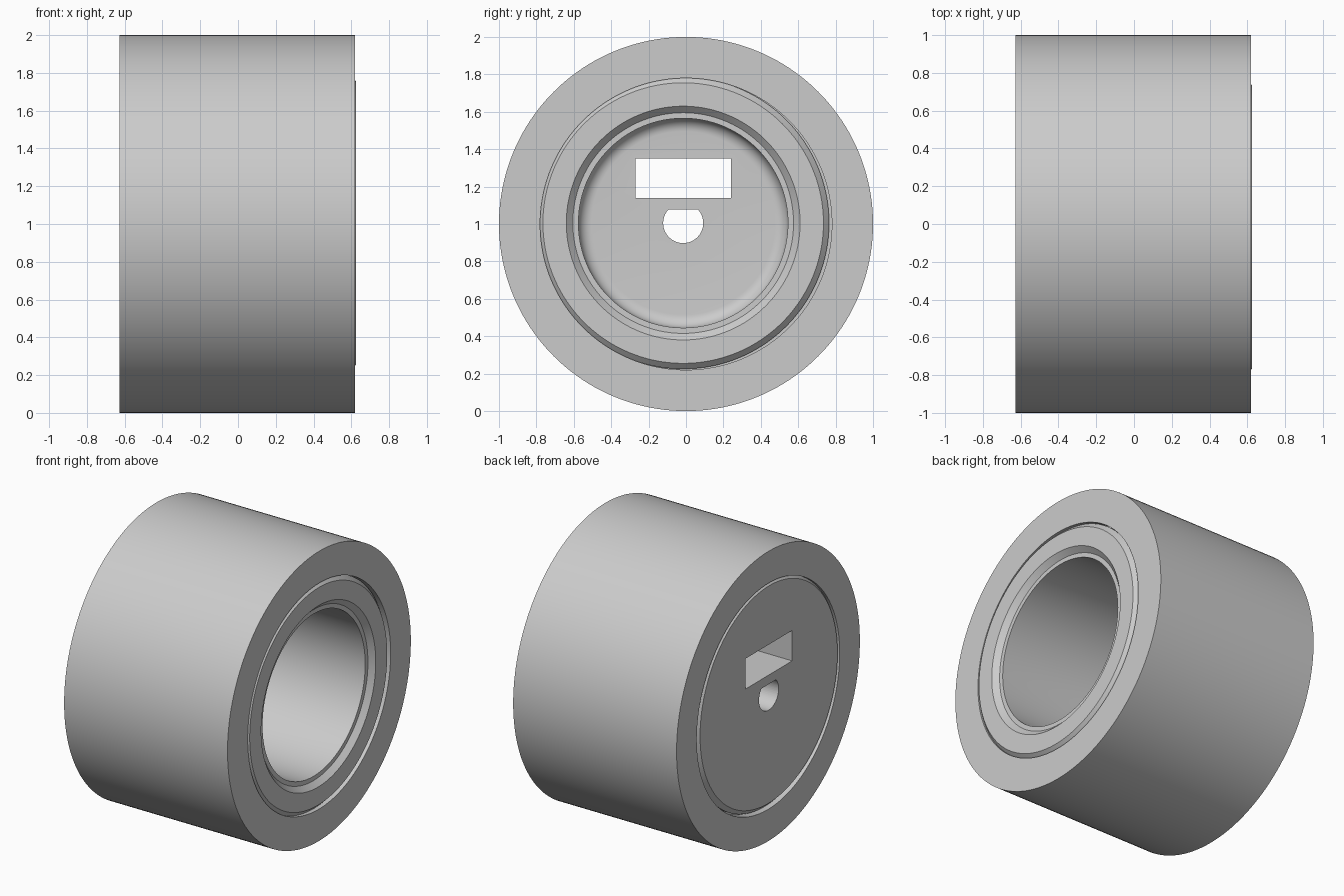
import bpy, bmesh, math
from mathutils import Matrix, Vector

cube = bpy.data.objects.get("Cube")
if cube:
    bpy.data.objects.remove(cube, do_unlink=True)

SEGMENTS = 160
CENTRE = Vector((0, -0.015, 1.005))   # axis of the slightly offset insert

grey = bpy.data.materials.new("light_grey")
grey.use_nodes = True
colour = (0.6, 0.6, 0.6, 1)
grey.diffuse_color = colour
grey.node_tree.nodes["Principled BSDF"].inputs["Base Color"].default_value = colour


def finish(name, bm):
    """Turn a bmesh into a named grey object."""
    bmesh.ops.remove_doubles(bm, verts=bm.verts, dist=1e-5)
    bmesh.ops.recalc_face_normals(bm, faces=bm.faces)
    mesh = bpy.data.meshes.new(name)
    bm.to_mesh(mesh)
    bm.free()
    mesh.materials.append(grey)
    obj = bpy.data.objects.new(name, mesh)
    bpy.context.collection.objects.link(obj)
    return obj


def lathe(name, profile, centre, closed=False):
    """Revolve (x, radius) points about the x axis through centre."""
    bm = bmesh.new()
    verts = [bm.verts.new((x, 0, r)) for x, r in profile]
    edges = [bm.edges.new(pair) for pair in zip(verts, verts[1:])]
    if closed:
        edges.append(bm.edges.new((verts[-1], verts[0])))
    bmesh.ops.spin(bm, geom=verts + edges, cent=(0, 0, 0), axis=(1, 0, 0),
                   angle=math.tau, steps=SEGMENTS, use_duplicate=False)
    bmesh.ops.translate(bm, verts=bm.verts, vec=centre)
    return finish(name, bm)


def prism(name, outline, x0, x1):
    """Extrude a (y, z) outline along x."""
    bm = bmesh.new()
    face = bm.faces.new([bm.verts.new((x0, y, z)) for y, z in outline])
    out = bmesh.ops.extrude_face_region(bm, geom=[face])
    moved = [v for v in out["geom"] if isinstance(v, bmesh.types.BMVert)]
    bmesh.ops.translate(bm, verts=moved, vec=(x1 - x0, 0, 0))
    return finish(name, bm)


def smooth(obj):
    bpy.ops.object.select_all(action="DESELECT")
    obj.select_set(True)
    bpy.context.view_layer.objects.active = obj
    bpy.ops.object.shade_smooth_by_angle(angle=math.radians(25))


# Outer sleeve, with a hidden inner shoulder that seats the insert
sleeve = lathe("outer_sleeve", [
    (-0.628, 0.78), (-0.628, 1), (0.62, 1), (0.62, 0.78),
    (0.57, 0.78), (0.57, 0.74), (-0.57, 0.74), (-0.57, 0.78),
], Vector((0, 0, 1)), closed=True)

# Cup-shaped insert: chamfered rims, stepped mouth, rounded floor corner
floor_x, bore, fillet = -0.335, 0.56, 0.07
corner = [(floor_x + fillet * (1 - math.sin(a)), bore - fillet * (1 - math.cos(a)))
          for a in (math.pi / 2 * i / 8 for i in range(9))]
cup = lathe("inner_cup", [
    (-0.622, 0), (-0.622, 0.75), (-0.592, 0.78), (0.595, 0.78), (0.625, 0.75),
    (0.625, 0.625), (0.59, 0.59), (0.59, bore),
] + corner + [(floor_x, 0)], CENTRE)

# Rectangular window and D-shaped shaft hole through the cup floor
window = prism("window_cutter",
               [(-0.27, 1.14), (0.24, 1.14), (0.24, 1.35), (-0.27, 1.35)], -0.8, 0)
radius, flat = 0.107, 0.072
start = math.asin(flat / radius)
sweep = math.pi + 2 * start
arc = [math.pi - start + sweep * i / 48 for i in range(49)]
shaft = prism("shaft_cutter",
              [(CENTRE.y + radius * math.cos(a), CENTRE.z + radius * math.sin(a))
               for a in arc], -0.8, 0)

for cutter in (window, shaft):
    cutter.hide_render = True
    cut = cup.modifiers.new(cutter.name, "BOOLEAN")
    cut.operation = "DIFFERENCE"
    cut.solver = "EXACT"
    cut.object = cutter

# Bake the cuts and drop the cutters
graph = bpy.context.evaluated_depsgraph_get()
baked = bpy.data.meshes.new_from_object(cup.evaluated_get(graph))
cup.modifiers.clear()
cup.data = baked
for cutter in (window, shaft):
    bpy.data.objects.remove(cutter, do_unlink=True)

for part in (sleeve, cup):
    smooth(part)
